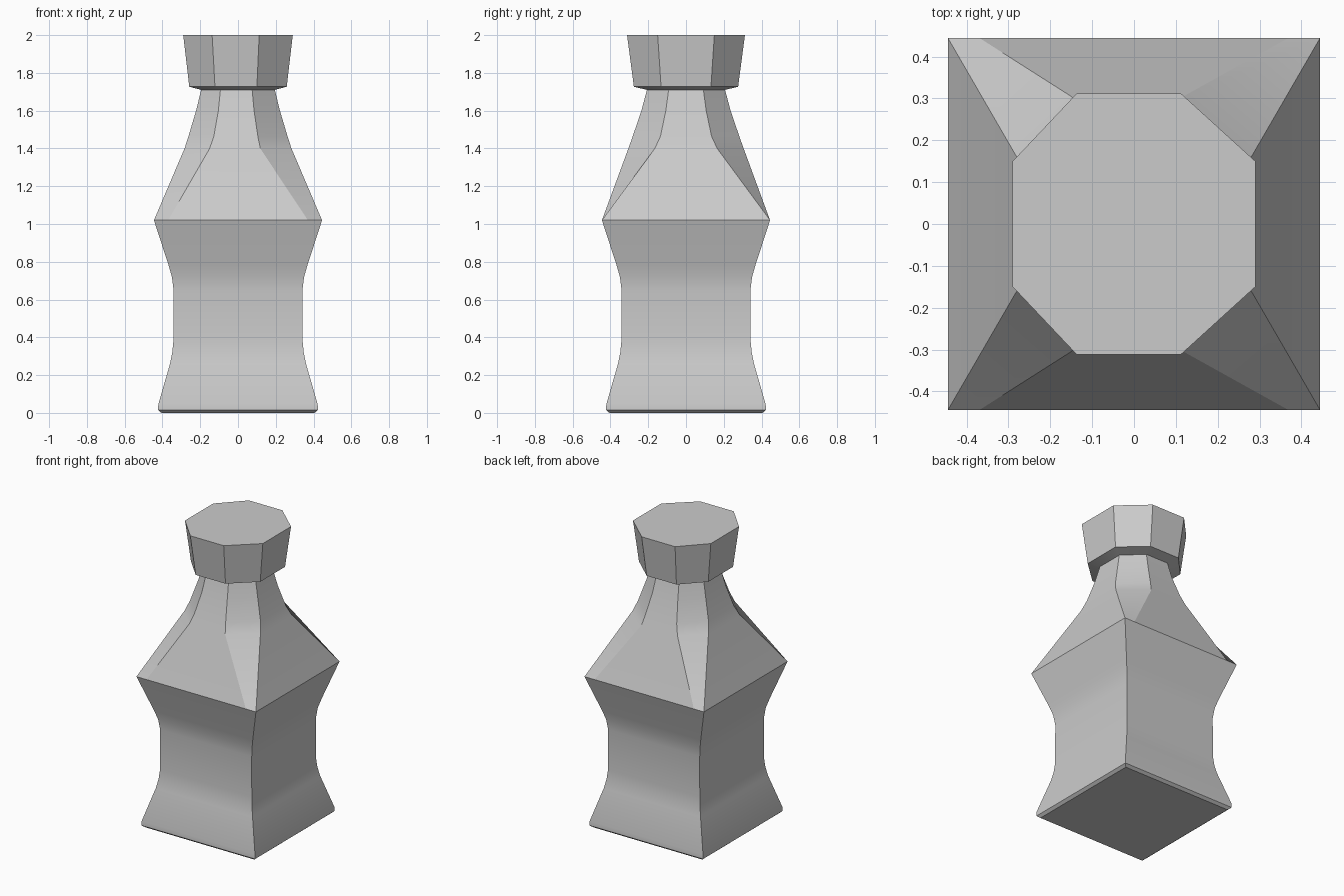
import bpy, bmesh
from math import radians

if "Cube" in bpy.data.objects:
    bpy.data.objects.remove(bpy.data.objects["Cube"])


def square(h, z):
    return [(h, -h, z), (h, h, z), (-h, h, z), (-h, -h, z)]


def octagon(rx, ry, xl, xr, ey, z):
    # rx, ry: half sizes; xl..xr: extent of front/back flats; ey: half width of side flats
    return [(rx, -ey, z), (rx, ey, z), (xr, ry, z), (xl, ry, z),
            (-rx, ey, z), (-rx, -ey, z), (xl, -ry, z), (xr, -ry, z)]


def loft(name, rings, bottom=False, top=False):
    bm = bmesh.new()
    loops = [[bm.verts.new(p) for p in ring] for ring in rings]
    n = len(rings[0])
    for a, b in zip(loops, loops[1:]):
        for i in range(n):
            j = (i + 1) % n
            bm.faces.new((a[i], a[j], b[j], b[i]))
    if bottom:
        bm.faces.new(loops[0][::-1])
    if top:
        bm.faces.new(loops[-1])
    mesh = bpy.data.meshes.new(name)
    bm.to_mesh(mesh)
    bm.free()
    obj = bpy.data.objects.new(name, mesh)
    bpy.context.collection.objects.link(obj)
    bpy.ops.object.select_all(action='DESELECT')
    obj.select_set(True)
    bpy.context.view_layer.objects.active = obj
    bpy.ops.object.shade_smooth_by_angle(angle=radians(30))
    return obj


# Square waisted body
profile = [(0.405, 0.0), (0.423, 0.015), (0.422, 0.045), (0.36, 0.26),
           (0.348, 0.32), (0.342, 0.38), (0.341, 0.65), (0.35, 0.72),
           (0.367, 0.78), (0.445, 1.02)]
loft("bottle_body", [square(h, z) for h, z in profile], bottom=True)

# Shoulder blending from the square rim into an octagonal neck
neck_top = octagon(0.195, 0.207, -0.093, 0.075, 0.092, 1.71)
loft("shoulder_and_neck", [
    octagon(0.445, 0.445, -0.37, 0.37, 0.445, 1.02),
    octagon(0.283, 0.305, -0.15, 0.118, 0.165, 1.40),
    octagon(0.262, 0.282, -0.128, 0.105, 0.135, 1.465),
    octagon(0.222, 0.236, -0.104, 0.085, 0.107, 1.60),
    neck_top])

# Flared octagonal cap
loft("cap", [
    neck_top,
    octagon(0.258, 0.276, -0.122, 0.100, 0.132, 1.727),
    octagon(0.290, 0.312, -0.137, 0.112, 0.150, 2.0)], top=True)
